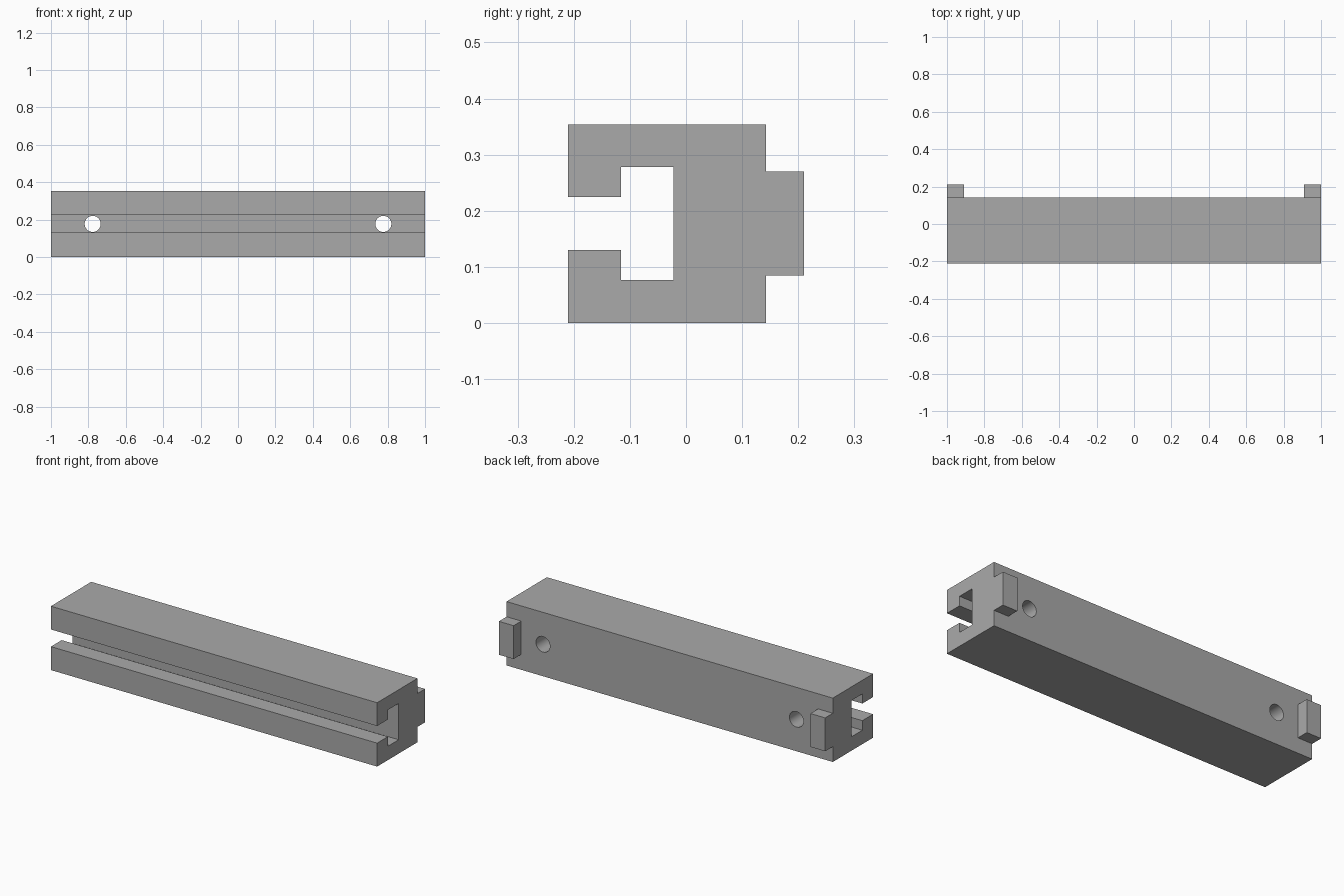
import bpy
import bmesh
from mathutils import Matrix

cube = bpy.data.objects.get("Cube")
if cube:
    bpy.data.objects.remove(cube, do_unlink=True)

GREY = (0.4, 0.4, 0.4, 1)
grey = bpy.data.materials.new("plain_grey")
grey.use_nodes = True
grey.diffuse_color = GREY
grey.node_tree.nodes["Principled BSDF"].inputs["Base Color"].default_value = GREY


def add_object(name, bm):
    bmesh.ops.recalc_face_normals(bm, faces=bm.faces)
    mesh = bpy.data.meshes.new(name)
    bm.to_mesh(mesh)
    bm.free()
    mesh.materials.append(grey)
    obj = bpy.data.objects.new(name, mesh)
    bpy.context.collection.objects.link(obj)
    return obj


def extrude_profile(name, points, x0, x1):
    """Extrude a (y, z) outline along x."""
    bm = bmesh.new()
    face = bm.faces.new([bm.verts.new((x0, y, z)) for y, z in points])
    ext = bmesh.ops.extrude_face_region(bm, geom=[face])
    moved = [v for v in ext["geom"] if isinstance(v, bmesh.types.BMVert)]
    bmesh.ops.translate(bm, verts=moved, vec=(x1 - x0, 0, 0))
    return add_object(name, bm)


def combine(target, tool, operation):
    """Apply a boolean, then drop the tool."""
    mod = target.modifiers.new(tool.name, "BOOLEAN")
    mod.object, mod.operation, mod.solver = tool, operation, "EXACT"
    bpy.context.view_layer.objects.active = target
    bpy.ops.object.modifier_apply(modifier=mod.name)
    bpy.data.objects.remove(tool, do_unlink=True)


FRONT, BACK, TAB_BACK, TOP = -0.21, 0.143, 0.21, 0.354
LIP, SLOT_END = -0.116, -0.022
MID = TOP / 2

# Rail with a T-slot along the front
rail = extrude_profile("slotted_rail", [
    (FRONT, 0), (BACK, 0), (BACK, TOP), (FRONT, TOP),
    (FRONT, 0.225), (LIP, 0.225), (LIP, 0.278), (SLOT_END, 0.278),
    (SLOT_END, 0.077), (LIP, 0.077), (LIP, 0.13), (FRONT, 0.13)], -1, 1)

for side in (-1, 1):
    # Locating tab at each end of the back, sunk into the rail
    tab = extrude_profile("back_tab", [
        (0.1, 0.085), (TAB_BACK, 0.085), (TAB_BACK, 0.27), (0.1, 0.27)],
        side * 0.91, side)
    combine(rail, tab, "UNION")

    # Round through hole from slot to back
    bm = bmesh.new()
    bmesh.ops.create_cone(
        bm, cap_ends=True, segments=48, radius1=0.043, radius2=0.043, depth=1,
        matrix=Matrix.Translation((side * 0.777, 0, MID))
        @ Matrix.Rotation(1.5708, 4, "X"))
    combine(rail, add_object("bolt_hole", bm), "DIFFERENCE")

# Smooth hole walls, sharp edges elsewhere
bpy.ops.object.select_all(action="DESELECT")
rail.select_set(True)
bpy.context.view_layer.objects.active = rail
bpy.ops.object.shade_smooth_by_angle(angle=0.5)
